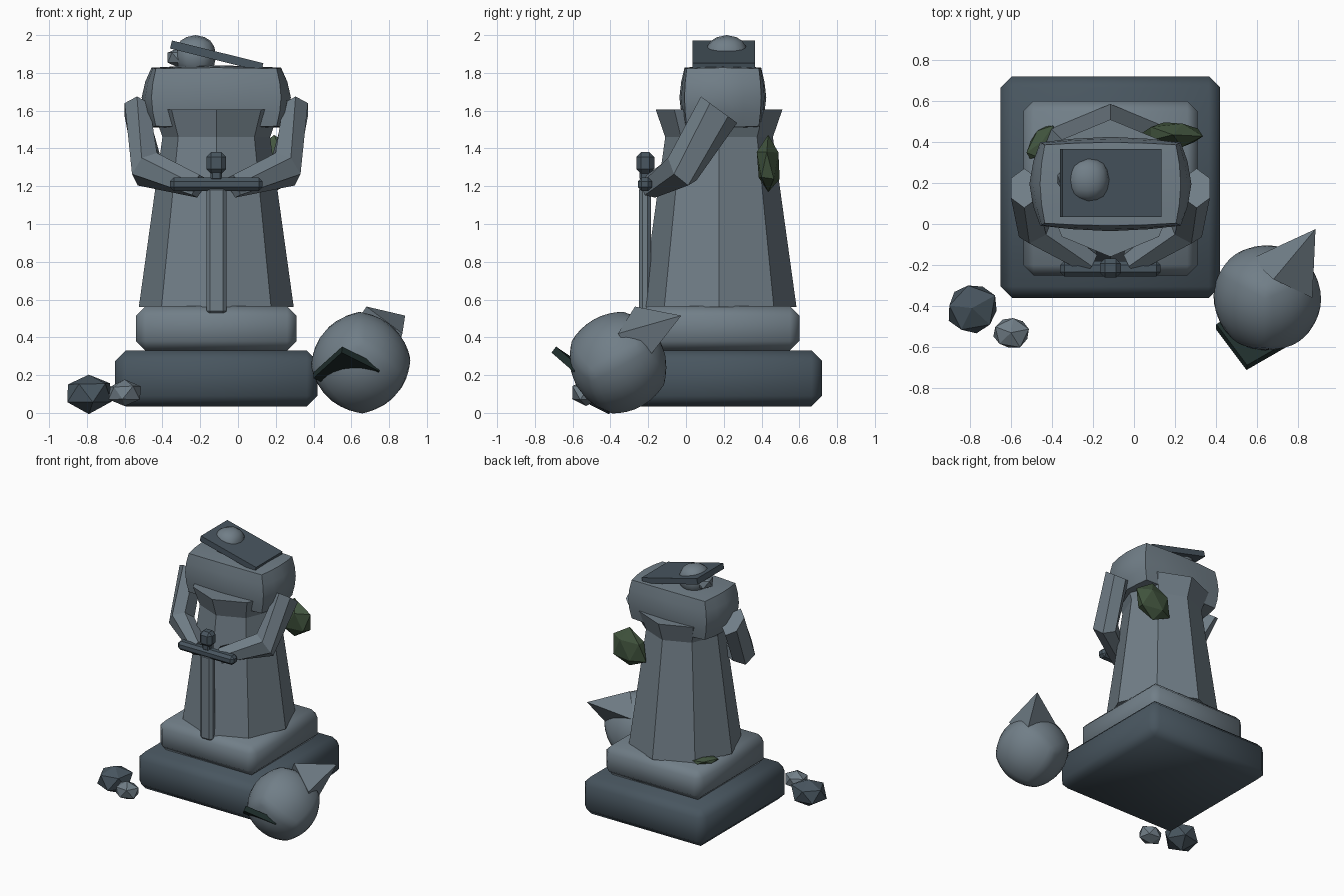
import bpy, bmesh, math, random
from mathutils import Vector, Matrix

if "Cube" in bpy.data.objects:
    bpy.data.objects.remove(bpy.data.objects["Cube"])

random.seed(4)
CX, CY = -0.115, 0.18          # statue axis


def material(name, rgb):
    m = bpy.data.materials.new(name)
    m.diffuse_color = (*rgb, 1)
    m.use_nodes = True
    m.node_tree.nodes["Principled BSDF"].inputs["Base Color"].default_value = m.diffuse_color
    return m


STONE = material("grey_stone", (0.165, 0.21, 0.245))
DARK = material("dark_stone", (0.065, 0.092, 0.115))
MOSS = material("moss_green", (0.055, 0.092, 0.05))
VISOR = material("blackened_green", (0.014, 0.028, 0.026))


def finish(name, bm, mat, smooth=None):
    bmesh.ops.recalc_face_normals(bm, faces=bm.faces[:])
    me = bpy.data.meshes.new(name)
    bm.to_mesh(me)
    bm.free()
    me.materials.append(mat)
    ob = bpy.data.objects.new(name, me)
    bpy.context.collection.objects.link(ob)
    if smooth:
        bpy.ops.object.select_all(action='DESELECT')
        ob.select_set(True)
        bpy.context.view_layer.objects.active = ob
        bpy.ops.object.shade_smooth_by_angle(angle=math.radians(smooth))
    return ob


def block(name, lo, hi, bevel, mat, tilt=0, smooth=None):
    """Box between two corners, chamfered, optionally tilted about y."""
    lo, hi = Vector(lo), Vector(hi)
    bm = bmesh.new()
    bmesh.ops.create_cube(bm, size=1)
    for v in bm.verts:
        v.co = Vector(a * b for a, b in zip(v.co, hi - lo))
    if bevel:
        bmesh.ops.bevel(bm, geom=bm.edges[:], offset=bevel, segments=1, affect='EDGES')
    bm.transform(Matrix.Translation((lo + hi) / 2) @ Matrix.Rotation(tilt, 4, 'Y'))
    return finish(name, bm, mat, smooth)


def rounded_cube(name, centre, half, k, cuts, mat, rot=None, smooth=40):
    """Subdivided cube pulled towards a sphere by k on each axis."""
    bm = bmesh.new()
    bmesh.ops.create_cube(bm, size=2)
    bmesh.ops.subdivide_edges(bm, edges=bm.edges[:], cuts=cuts, use_grid_fill=True)
    for v in bm.verts:
        n = v.co.normalized()
        v.co = Vector(h * (c * (1 - q) + s * q) for h, c, s, q in zip(half, v.co, n, k))
    if rot:
        bm.transform(rot)
    bm.transform(Matrix.Translation(centre))
    return finish(name, bm, mat, smooth)


def loft(name, rings, mat):
    """Skin closed rings of equal count and cap both ends."""
    bm = bmesh.new()
    vs = [[bm.verts.new(p) for p in r] for r in rings]
    n = len(vs[0])
    for a, b in zip(vs, vs[1:]):
        for i in range(n):
            j = (i + 1) % n
            bm.faces.new((a[i], a[j], b[j], b[i]))
    bm.faces.new(vs[0])
    bm.faces.new(vs[-1])
    return finish(name, bm, mat)


def hull(name, points, mat):
    bm = bmesh.new()
    for p in points:
        bm.verts.new(p)
    bmesh.ops.convex_hull(bm, input=bm.verts[:])
    return finish(name, bm, mat)


def lump(name, centre, half, mat, turn=0, jitter=0.1):
    """Faceted low-poly lump."""
    bm = bmesh.new()
    bmesh.ops.create_icosphere(bm, subdivisions=1, radius=1.08)
    for v in bm.verts:
        v.co *= 1 + random.uniform(-jitter, jitter)
    bm.transform(Matrix.Translation(centre) @ Matrix.Rotation(turn, 4, 'Z')
                 @ Matrix.Diagonal((*half, 1)))
    return finish(name, bm, mat)


# Stepped base
block("base_slab", (-0.65, -0.36, 0.035), (0.42, 0.72, 0.33), 0.055, DARK, smooth=50)
block("upper_plinth", (-0.54, -0.25, 0.33), (0.31, 0.60, 0.565), 0.05, STONE, smooth=50)

# Eight-sided robe with flared collar
loft("robe", [[(CX + r * math.cos(i * math.pi / 4), 0.175 + r * math.sin(i * math.pi / 4), z)
               for i in range(8)]
              for r, z in ((0.41, 0.56), (0.285, 1.46), (0.335, 1.605))], STONE)

# Shoulder block
rounded_cube("shoulders", (CX, 0.195, 1.67), (0.395, 0.23, 0.17), (0.45, 0.4, 0.25), 3, STONE)

# Arms: shoulder, elbow and hand rings given as centre, outward axis, forward axis
ARM = [((0.42, 0.175, 1.605), (0.065, 0, 0), (0, -0.096, 0.07)),
       ((0.365, -0.02, 1.29), (0.066, -0.006, -0.056), (0.03, -0.075, 0.06)),
       ((0.095, -0.185, 1.20), (0.018, -0.006, -0.054), (0.025, -0.055, 0.013))]
for side, label in ((1, "left"), (-1, "right")):
    rings = []
    for c, a, b in ARM:
        c, a, b = Vector(c), Vector(a), Vector(b)
        pts = [c + a * p + b * q for p, q in
               ((0, 1), (1, 0.5), (1, -0.5), (0, -1), (-1, -0.5), (-1, 0.5))]
        rings.append([(CX + side * p.x, p.y, p.z) for p in pts])
    loft(label + "_arm", rings, STONE)

# Sword
block("sword_blade", (-0.167, -0.25, 0.52), (-0.06, -0.185, 1.2), 0.02, STONE)
block("sword_guard", (-0.36, -0.255, 1.175), (0.13, -0.18, 1.245), 0.02, DARK)
block("sword_grip", (-0.145, -0.245, 1.23), (-0.085, -0.19, 1.30), 0.01, DARK)
block("sword_pommel", (-0.167, -0.262, 1.265), (-0.063, -0.168, 1.38), 0.025, DARK)

# Broken slab and stone knob on the neck
block("neck_slab", (-0.362, 0.035, 1.868), (0.136, 0.365, 1.912), 0, DARK, math.radians(14))
rounded_cube("neck_knob", (-0.225, 0.215, 1.89), (0.11, 0.115, 0.11), (0.95,) * 3, 3, STONE)
lump("neck_stub", (-0.30, 0.22, 1.88), (0.08, 0.07, 0.055), STONE, 0.3, 0.03)

# Fallen head: rounded cube standing on a corner
up = Vector((1, 1, 1)).rotation_difference(Vector((-0.05, -0.1, 1))).to_matrix().to_4x4()
edge = up @ Vector((-1, 0, 0))
spin = Matrix.Rotation(math.radians(23) - math.atan2(edge.y, edge.x), 4, 'Z')
rounded_cube("fallen_head", (0.65, -0.36, 0.266), (0.252,) * 3, (0.9,) * 3, 7, STONE, spin @ up, 25)

# Horn on the fallen head
hull("head_horn", [(0.885, -0.025, 0.515), (0.68, -0.27, 0.563), (0.87, -0.36, 0.42),
                   (0.57, -0.17, 0.40), (0.82, -0.24, 0.24)], STONE)

# Visor plate jutting from the head
corner = [Vector(p) for p in ((0.40, -0.50, 0.20), (0.55, -0.70, 0.335),
                              (0.75, -0.585, 0.235), (0.60, -0.385, 0.10))]
n = (corner[1] - corner[0]).cross(corner[2] - corner[1]).normalized() * 0.02
hull("head_visor", [p + s * n for p in corner for s in (-1, 1)], VISOR)

# Moss clumps
lump("back_moss", (0.19, 0.435, 1.31), (0.145, 0.06, 0.14), MOSS, -0.05)
lump("plinth_moss", (-0.45, 0.40, 0.575), (0.10, 0.05, 0.022), MOSS, math.radians(55))

# Loose rubble
lump("large_rubble", (-0.79, -0.41, 0.107), (0.125, 0.12, 0.097), DARK, 0.5)
lump("small_rubble", (-0.60, -0.53, 0.105), (0.09, 0.078, 0.07), STONE, 0.2)
